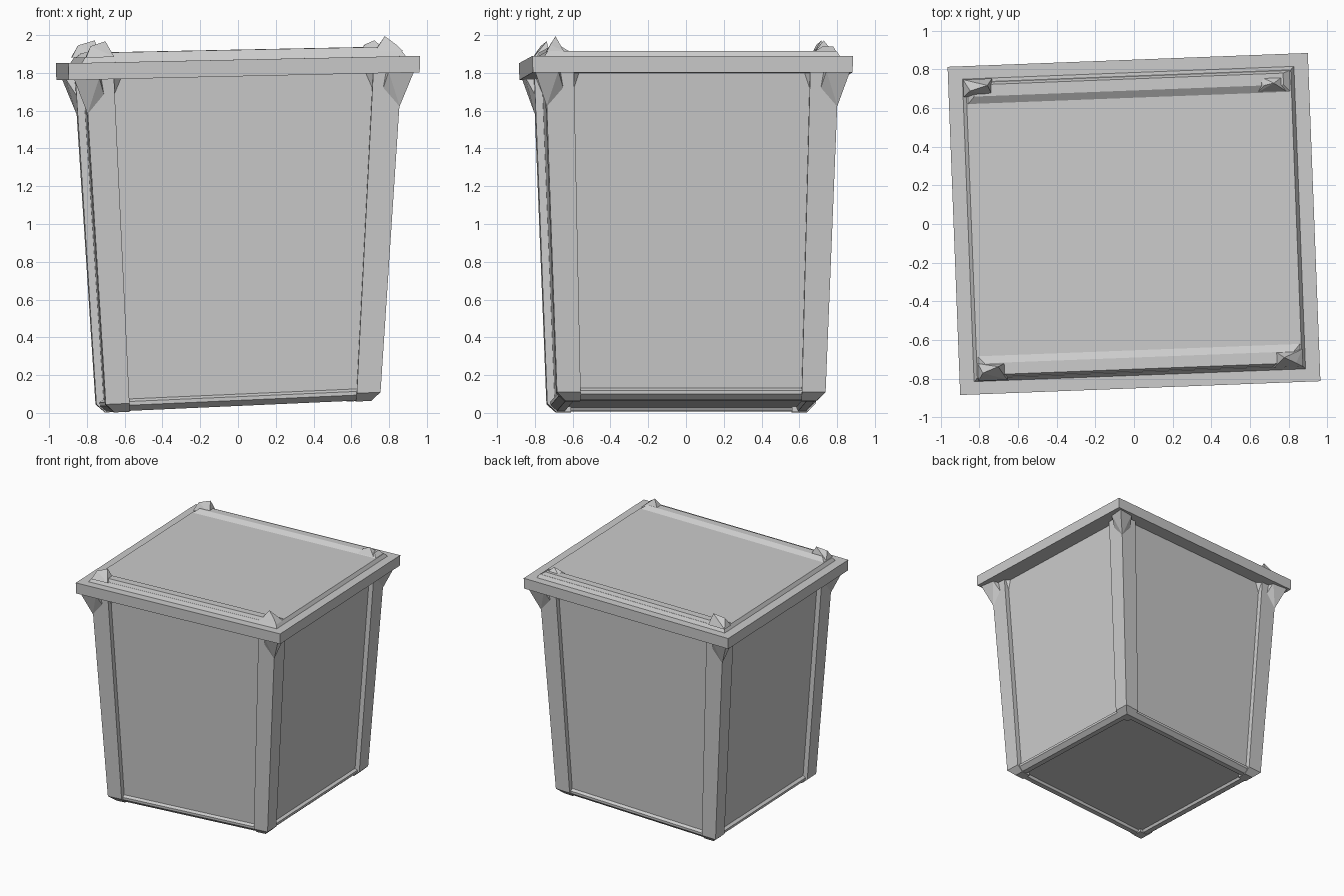
import bpy, bmesh, math

if "Cube" in bpy.data.objects:
    bpy.data.objects.remove(bpy.data.objects["Cube"])

TURN = math.radians(2.2)


def world(x, y, z):
    """Lean and turn of the whole bin, from straight local coordinates."""
    t = z / 1.8
    zz = z + x * (0.045 + (0.022 - 0.045) * t) + 0.033 * (1 - t)
    c, s = math.cos(TURN), math.sin(TURN)
    return (x * c - y * s, x * s + y * c, zz)


def loft(name, rings, inset=None):
    """Skin matching rings of points; optional (width, depth) recess in the base."""
    bm = bmesh.new()
    loops = [[bm.verts.new(p) for p in ring] for ring in rings]
    n = len(loops[0])
    for a, b in zip(loops, loops[1:]):
        for i in range(n):
            j = (i + 1) % n
            bm.faces.new((a[i], a[j], b[j], b[i]))
    bottom = bm.faces.new(loops[0][::-1])
    bm.faces.new(loops[-1])
    bmesh.ops.recalc_face_normals(bm, faces=bm.faces)
    if inset:
        bmesh.ops.inset_region(bm, faces=[bottom], thickness=inset[0])
        bmesh.ops.inset_region(bm, faces=[bottom], thickness=0.015, depth=-inset[1])
    return finish(name, bm)


def hull(name, points):
    bm = bmesh.new()
    for p in points:
        bm.verts.new(p)
    res = bmesh.ops.convex_hull(bm, input=bm.verts)
    loose = [v for v in bm.verts if not v.link_faces]
    bmesh.ops.delete(bm, geom=loose, context='VERTS')
    bmesh.ops.recalc_face_normals(bm, faces=bm.faces)
    return finish(name, bm)


def finish(name, bm):
    for v in bm.verts:
        v.co = world(*v.co)
    mesh = bpy.data.meshes.new(name)
    bm.to_mesh(mesh)
    bm.free()
    ob = bpy.data.objects.new(name, mesh)
    bpy.context.collection.objects.link(ob)
    return ob


def rect(x0, x1, y0, y1, z):
    return [(x0, y0, z), (x1, y0, z), (x1, y1, z), (x0, y1, z)]


def half(z):
    """Half width and half depth of the tapered body at height z."""
    t = z / 1.75
    return 0.725 + 0.11 * t, 0.71 + 0.065 * t


def body_ring(z, d):
    hx, hy = half(z)
    return rect(-hx + d, hx - d, -hy + d, hy - d, z)


# Recessed side panels as one tapered core
loft("body_panels", [body_ring(0.05, 0.04), body_ring(1.80, 0.04)])

# Base rail with a recessed underside
loft("base_rail", [body_ring(0.005, 0.05), body_ring(0.035, 0.018),
                   body_ring(0.055, 0.018), body_ring(0.07, 0.042)], (0.06, 0.02))

# Corner posts, flared gussets and small inner brackets
for sx in (-1, 1):
    for sy in (-1, 1):
        tag = ("left" if sx < 0 else "right") + ("_front" if sy < 0 else "_back")

        def post_ring(z, d):
            hx, hy = half(z)
            w = 0.125 + 0.025 * z / 1.75
            return rect(sx * (hx - w), sx * (hx - d), sy * (hy - w), sy * (hy - d), z)

        loft("post_" + tag, [post_ring(0.0, 0.045), post_ring(0.045, 0.0),
                             post_ring(1.80, 0.0)])

        hx, hy = half(1.62)
        hull("gusset_" + tag, [
            (sx * hx, sy * hy, 1.60),
            (sx * (hx - 0.02), sy * (hy - 0.10), 1.66),
            (sx * (hx - 0.10), sy * (hy - 0.02), 1.66),
            (sx * (hx + 0.075), sy * (hy + 0.065), 1.79),
            (sx * (hx + 0.06), sy * (hy - 0.06), 1.79),
            (sx * (hx - 0.06), sy * (hy + 0.05), 1.79),
            (sx * (hx - 0.10), sy * (hy - 0.10), 1.79)])

        # Brackets where each post meets the rim beside the panels
        hull("front_bracket_" + tag, [
            (sx * (hx - 0.14), sy * (hy - 0.05), 1.66),
            (sx * (hx - 0.14), sy * hy, 1.79),
            (sx * (hx - 0.20), sy * (hy - 0.05), 1.79),
            (sx * (hx - 0.12), sy * (hy - 0.06), 1.79)])
        hull("side_bracket_" + tag, [
            (sx * (hx - 0.05), sy * (hy - 0.14), 1.64),
            (sx * hx, sy * (hy - 0.14), 1.79),
            (sx * (hx - 0.05), sy * (hy - 0.20), 1.79),
            (sx * (hx - 0.06), sy * (hy - 0.12), 1.79)])

# Overhanging lid rim
loft("lid_rim", [rect(-0.93, 0.93, -0.847, 0.847, 1.782),
                 rect(-0.932, 0.932, -0.849, 0.849, 1.872)])

# Raised lid deck
loft("lid_deck", [rect(-0.865, 0.865, -0.79, 0.79, 1.86),
                  rect(-0.84, 0.84, -0.765, 0.765, 1.90)])

# Raised strips along the front and back of the deck
for sy, name in ((-1, "front_lid_strip"), (1, "back_lid_strip")):
    loft(name, [rect(-0.84, 0.84, sy * 0.765, sy * 0.645, 1.895),
                rect(-0.80, 0.80, sy * 0.75, sy * 0.69, 1.925)])

# Ragged little peaks at the strip ends: base centre, size, two crests
for name, cx, cy, a, b in (
        ("front_right_peak", 0.77, -0.725, (0.75, -0.72, 1.983), (0.81, -0.75, 1.935)),
        ("front_left_peak", -0.76, -0.735, (-0.73, -0.71, 1.985), (-0.81, -0.74, 1.96)),
        ("back_right_peak", 0.74, 0.70, (0.75, 0.70, 1.960), (0.70, 0.69, 1.94)),
        ("back_left_peak", -0.78, 0.735, (-0.73, 0.745, 1.99), (-0.82, 0.72, 1.965))):
    hull(name, rect(cx - 0.075, cx + 0.075, cy - 0.045, cy + 0.045, 1.90) + [a, b])
